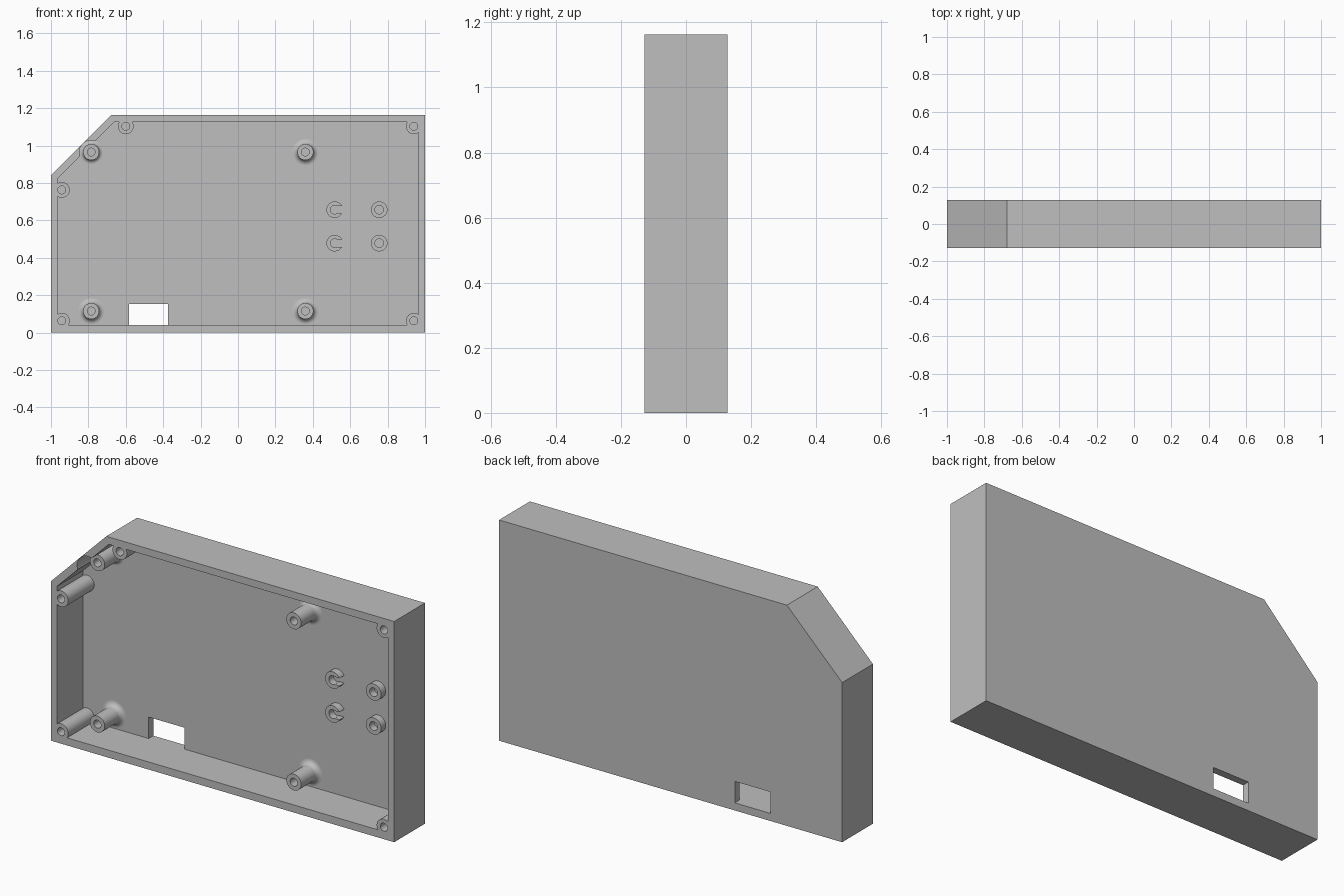
import bpy, bmesh, math
from mathutils import Matrix, Vector

cube = bpy.data.objects.get("Cube")
if cube:
    bpy.data.objects.remove(cube, do_unlink=True)

grey = bpy.data.materials.new("plain_grey")
grey.use_nodes = True
grey.diffuse_color = (0.52, 0.52, 0.52, 1)
grey.node_tree.nodes["Principled BSDF"].inputs["Base Color"].default_value = grey.diffuse_color

FRONT, BACK, FLOOR = -0.128, 0.128, 0.089
HEIGHT, HOLE = 1.163, 0.021


def make_object(name, bm):
    bmesh.ops.recalc_face_normals(bm, faces=bm.faces)
    mesh = bpy.data.meshes.new(name)
    bm.to_mesh(mesh)
    bm.free()
    mesh.materials.append(grey)
    obj = bpy.data.objects.new(name, mesh)
    bpy.context.collection.objects.link(obj)
    return obj


def prism(name, outline, y0, y1):
    """Extrude an x-z outline along y."""
    bm = bmesh.new()
    face = bm.faces.new([bm.verts.new((x, y0, z)) for x, z in outline])
    moved = bmesh.ops.extrude_face_region(bm, geom=[face])["geom"]
    verts = [v for v in moved if isinstance(v, bmesh.types.BMVert)]
    bmesh.ops.translate(bm, verts=verts, vec=(0, y1 - y0, 0))
    return make_object(name, bm)


def box(name, x0, x1, z0, z1, y0, y1):
    return prism(name, [(x0, z0), (x1, z0), (x1, z1), (x0, z1)], y0, y1)


def rod(name, x, z, radius, y0, y1):
    ring = [(x + radius * math.cos(i * math.tau / 48),
             z + radius * math.sin(i * math.tau / 48)) for i in range(48)]
    return prism(name, ring, y0, y1)


def lathe(name, x, z, profile):
    """Spin a closed (radius, y) profile about an axis along y."""
    bm = bmesh.new()
    verts = [bm.verts.new((r, y, 0)) for r, y in profile]
    edges = [bm.edges.new((verts[i - 1], verts[i])) for i in range(len(verts))]
    bmesh.ops.spin(bm, geom=verts + edges, cent=(0, 0, 0), axis=(0, 1, 0),
                   angle=math.tau, steps=48, use_duplicate=False)
    bmesh.ops.remove_doubles(bm, verts=bm.verts, dist=0.0001)
    bmesh.ops.transform(bm, verts=bm.verts, matrix=Matrix.Translation(Vector((x, 0, z))))
    return make_object(name, bm)


def activate(obj):
    bpy.ops.object.select_all(action='DESELECT')
    obj.select_set(True)
    bpy.context.view_layer.objects.active = obj


def combine(target, tool, operation):
    tool.hide_render = True
    mod = target.modifiers.new(operation.title(), 'BOOLEAN')
    mod.operation, mod.solver, mod.object = operation, 'EXACT', tool
    activate(target)
    bpy.ops.object.modifier_apply(modifier=mod.name)
    bpy.data.objects.remove(tool, do_unlink=True)


def smooth(obj):
    activate(obj)
    bpy.ops.object.shade_smooth_by_angle(angle=math.radians(30))


# Open tray with one bevelled corner
case = prism("case", [(-1, 0), (1, 0), (1, HEIGHT), (-0.678, HEIGHT), (-1, 0.841)], FRONT, BACK)
cavity = prism("cavity_cutter", [(-0.965, 0.04), (0.965, 0.04), (0.965, 1.125),
                                 (-0.663, 1.125), (-0.965, 0.823)], FRONT - 0.1, FLOOR)
combine(case, cavity, 'DIFFERENCE')

# Port opening through the back panel
combine(case, box("port_cutter", -0.583, -0.374, 0.04, 0.153, 0, BACK + 0.1), 'DIFFERENCE')

# Round clearance in the bevelled wall for the standoff beside it
combine(case, rod("clearance_cutter", -0.785, 0.965, 0.063, FRONT - 0.1, FLOOR), 'DIFFERENCE')

# Screw posts along the rim, with blind holes
screws = [(0.94, 1.103), (0.94, 0.063), (-0.942, 0.063), (-0.942, 0.763), (-0.6, 1.103)]
for x, z in screws:
    combine(case, rod("screw_post", x, z, 0.042, FRONT, FLOOR + 0.01), 'UNION')
for x, z in screws:
    combine(case, rod("screw_hole", x, z, HOLE, FRONT - 0.1, FLOOR), 'DIFFERENCE')
smooth(case)

# Tall board standoffs with a flared foot
TIP, RADIUS, BURIED = -0.05, 0.043, FLOOR + 0.005
for x in (-0.785, 0.36):
    for z in (0.965, 0.115):
        flare = 0.021 if x < 0 and z > 0.5 else 0.028
        foot = [(RADIUS + flare * (1 - math.cos(a)), FLOOR - flare * (1 - math.sin(a)))
                for a in (i * math.pi / 16 for i in range(9))]
        smooth(lathe("board_standoff", x, z, [(HOLE, BURIED), (HOLE, TIP), (RADIUS, TIP)]
                     + foot + [(RADIUS + flare, BURIED)]))

# Short standoffs, the right-hand pair slotted
for x in (0.517, 0.755):
    for z in (0.657, 0.478):
        post = lathe("short_standoff", x, z, [(0.023, BURIED), (0.023, 0.05),
                                              (0.044, 0.05), (0.044, BURIED)])
        if x < 0.6:
            combine(post, box("slot_cutter", x + 0.012, x + 0.06, z - 0.02, z + 0.02,
                              0, FLOOR), 'DIFFERENCE')
        smooth(post)
